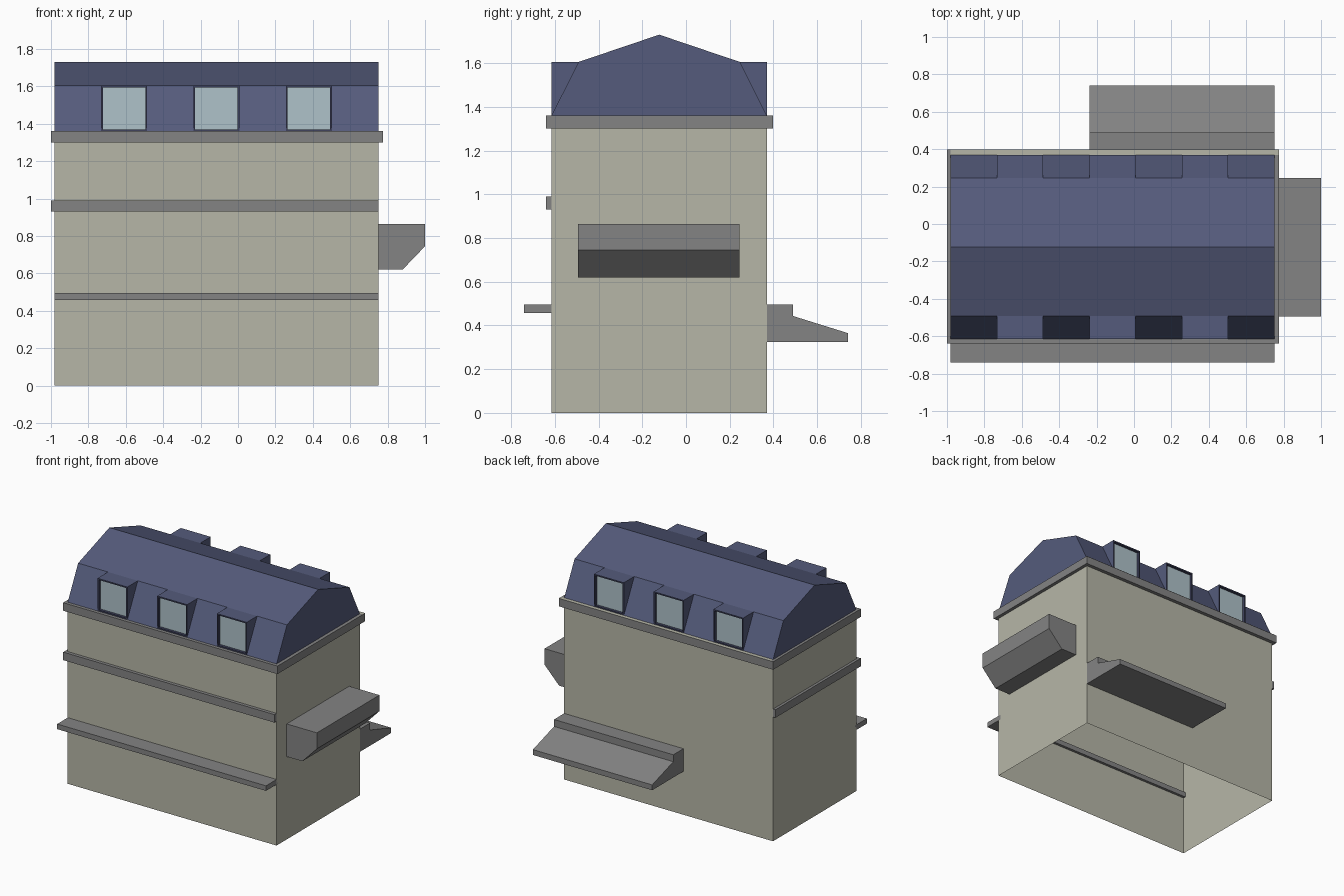
import bpy, bmesh

if "Cube" in bpy.data.objects:
    bpy.data.objects.remove(bpy.data.objects["Cube"])

def mat(name, r, g, b):
    m = bpy.data.materials.new(name)
    m.diffuse_color = (r, g, b, 1)
    m.use_nodes = True
    m.node_tree.nodes["Principled BSDF"].inputs["Base Color"].default_value = m.diffuse_color
    return m

STONE = mat("stone", 0.47, 0.47, 0.39)
GREY = mat("trim_grey", 0.23, 0.23, 0.23)
BLUE = mat("roof_blue", 0.09, 0.105, 0.2)
FRAME = mat("frame_dark", 0.05, 0.055, 0.11)
GLASS = mat("glass", 0.43, 0.54, 0.59)

X0, X1, Y0, Y1 = -0.98, 0.75, -0.615, 0.37   # wall footprint

def finish(bm, name, *mats):
    bmesh.ops.remove_doubles(bm, verts=bm.verts, dist=1e-5)
    me = bpy.data.meshes.new(name)
    bm.to_mesh(me)
    bm.free()
    for m in mats:
        me.materials.append(m)
    ob = bpy.data.objects.new(name, me)
    bpy.context.collection.objects.link(ob)
    return ob

def face(bm, pts, mi=0):
    f = bm.faces.new([bm.verts.new(p) for p in pts])
    f.material_index = mi
    return f

def prism(name, pts, vec, m):
    """Extrude a planar outline along vec."""
    bm = bmesh.new()
    f = face(bm, pts)
    r = bmesh.ops.extrude_face_region(bm, geom=[f], use_keep_orig=True)
    bmesh.ops.translate(bm, vec=vec, verts=[v for v in r["geom"] if isinstance(v, bmesh.types.BMVert)])
    bmesh.ops.recalc_face_normals(bm, faces=bm.faces)
    return finish(bm, name, m)

def slab(name, x0, x1, y0, y1, z0, z1, m=GREY):
    return prism(name, [(x0, y0, z0), (x1, y0, z0), (x1, y1, z0), (x0, y1, z0)], (0, 0, z1 - z0), m)

# walls, open underneath
bm = bmesh.new()
ring = [(X0, Y0), (X1, Y0), (X1, Y1), (X0, Y1)]
for (ax, ay), (bx, by) in zip(ring, ring[1:] + ring[:1]):
    face(bm, [(ax, ay, 0), (bx, by, 0), (bx, by, 1.30), (ax, ay, 1.30)])
finish(bm, "walls", STONE)

# cornice with a pale strip on the back edge
slab("cornice", -1.0, 0.775, -0.64, 0.397, 1.30, 1.36)
bm = bmesh.new()
face(bm, [(X0, Y1, 1.361), (0.775, Y1, 1.361), (0.775, 0.397, 1.361), (X0, 0.397, 1.361)])
finish(bm, "cornice_back_strip", STONE)

# middle band wraps front and left, lower ledge is front only
prism("middle_band", [(-1.0, -0.64, 0.93), (X1, -0.64, 0.93), (X1, Y0, 0.93),
                      (X0, Y0, 0.93), (X0, Y1, 0.93), (-1.0, Y1, 0.93)], (0, 0, 0.06), GREY)
slab("lower_ledge", X0, X1, -0.74, Y0 + 0.02, 0.457, 0.495)

# bay on the right side
bay = [(0.75, 0.865), (1.0, 0.865), (1.0, 0.745), (0.88, 0.62), (0.75, 0.62)]
prism("side_bay", [(x, -0.495, z) for x, z in bay], (0, 0.74, 0), GREY)

# canopy at the back
canopy = [(0.37, 0.495), (0.49, 0.495), (0.49, 0.443), (0.74, 0.365), (0.74, 0.325), (0.37, 0.325)]
prism("back_canopy", [(-0.238, y, z) for y, z in canopy], (0.988, 0, 0), GREY)

# mansard roof: strips alternate between plain slope and dormer
ZB, ZE, ZR, YR = 1.36, 1.605, 1.73, -0.1225
SETBACK = 0.123
cuts = [X0 + (X1 - X0) * i / 7 for i in range(8)]
bm = bmesh.new()
fronts = []
for side, yo in ((1, Y0), (-1, Y1)):
    yi = yo + side * SETBACK
    face(bm, [(X0, yi, ZE), (X1, yi, ZE), (X1, YR, ZR), (X0, YR, ZR)])
    for i, (a, b) in enumerate(zip(cuts, cuts[1:])):
        if i % 2 == 0:
            face(bm, [(a, yo, ZB), (b, yo, ZB), (b, yi, ZE), (a, yi, ZE)])
        else:
            fronts.append(face(bm, [(a, yo, ZB), (b, yo, ZB), (b, yo, ZE), (a, yo, ZE)]))
            face(bm, [(a, yo, ZE), (b, yo, ZE), (b, yi, ZE), (a, yi, ZE)])
            for x in (a, b):
                face(bm, [(x, yo, ZB), (x, yo, ZE), (x, yi, ZE)])
    # window frame and recessed glass
    for f in fronts:
        f.normal_update()
        x_lo, x_hi = min(v.co.x for v in f.verts), max(v.co.x for v in f.verts)
        outer = [(x_lo, ZB), (x_hi, ZB), (x_hi, ZE), (x_lo, ZE)]
        t, d = 0.01, yo + side * 0.02
        inner = [(x_lo + t, ZB + t), (x_hi - t, ZB + t), (x_hi - t, ZE - t), (x_lo + t, ZE - t)]
        for k in range(4):
            n = (k + 1) % 4
            o, p, q, r = outer[k], outer[n], inner[n], inner[k]
            face(bm, [(c[0], yo, c[1]) for c in (o, p, q, r)], 1)
            face(bm, [(r[0], yo, r[1]), (q[0], yo, q[1]), (q[0], d, q[1]), (r[0], d, r[1])], 1)
        face(bm, [(x, d, z) for x, z in inner], 2)
    bmesh.ops.delete(bm, geom=fronts, context='FACES')
    fronts = []
# gable ends
for x in (X0, X1):
    face(bm, [(x, Y0, ZB), (x, Y1, ZB), (x, Y1 - SETBACK, ZE), (x, YR, ZR), (x, Y0 + SETBACK, ZE)])
bmesh.ops.remove_doubles(bm, verts=bm.verts, dist=1e-5)
bmesh.ops.recalc_face_normals(bm, faces=bm.faces)
finish(bm, "mansard_roof", BLUE, FRAME, GLASS)
